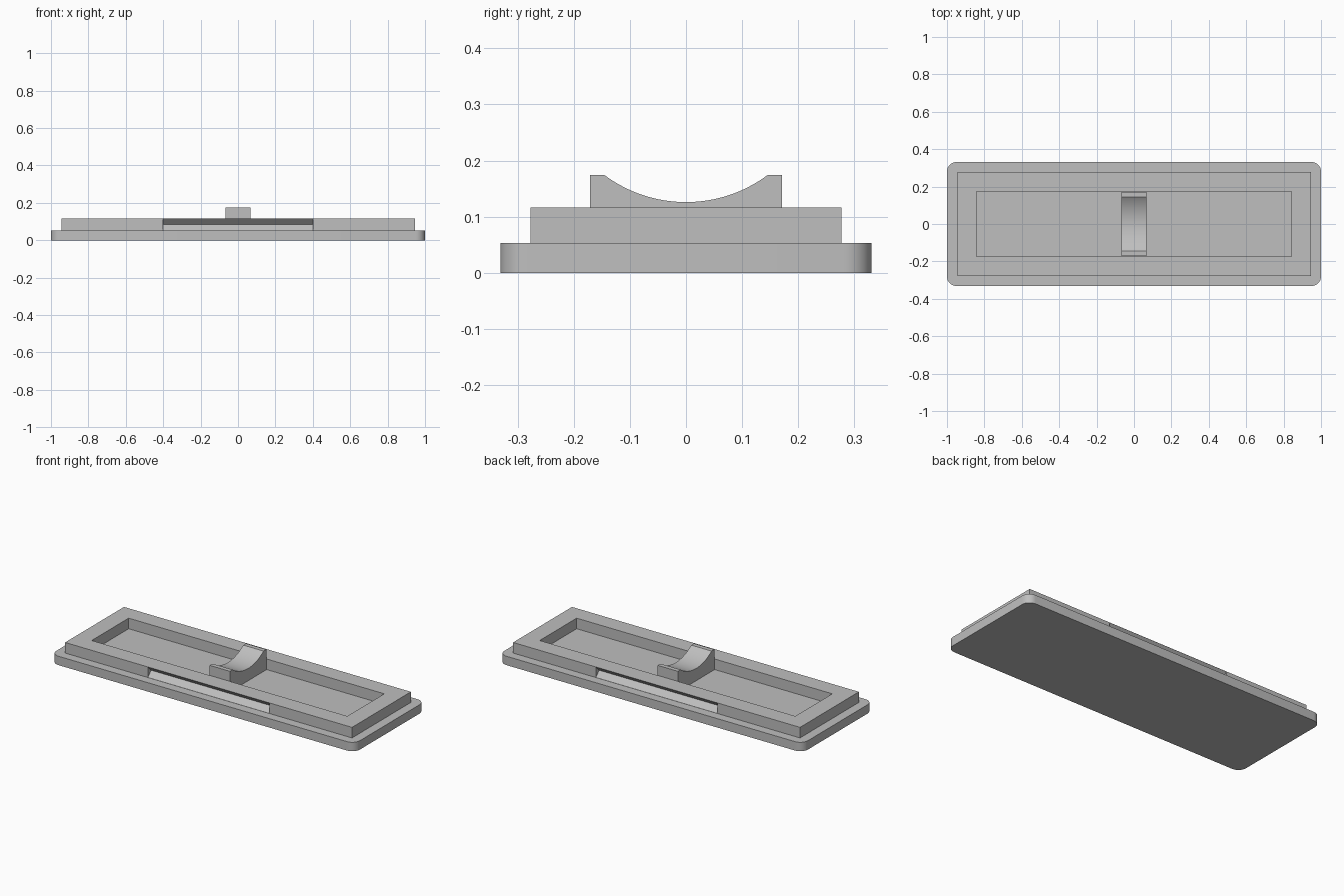
import bpy
import bmesh
import math

cube = bpy.data.objects.get("Cube")
if cube:
    bpy.data.objects.remove(cube, do_unlink=True)

grey = bpy.data.materials.new("light grey plastic")
grey.use_nodes = True
GREY = (0.52, 0.52, 0.52, 1)
grey.diffuse_color = GREY
grey.node_tree.nodes["Principled BSDF"].inputs["Base Color"].default_value = GREY

BASE_TOP, FRAME_TOP, CRADLE_TOP = 0.053, 0.116, 0.174


def prism(name, outline, axis, low, high):
    """Extrude a closed 2D outline along z (outline in x, y) or x (outline in y, z)."""
    bm = bmesh.new()
    place = (lambda a, b: (a, b, low)) if axis == "z" else (lambda a, b: (low, a, b))
    face = bm.faces.new([bm.verts.new(place(a, b)) for a, b in outline])
    new = bmesh.ops.extrude_face_region(bm, geom=[face])["geom"]
    offset = (0, 0, high - low) if axis == "z" else (high - low, 0, 0)
    bmesh.ops.translate(bm, vec=offset, verts=[v for v in new if isinstance(v, bmesh.types.BMVert)])
    bmesh.ops.recalc_face_normals(bm, faces=bm.faces)
    mesh = bpy.data.meshes.new(name)
    bm.to_mesh(mesh)
    bm.free()
    mesh.materials.append(grey)
    obj = bpy.data.objects.new(name, mesh)
    bpy.context.collection.objects.link(obj)
    return obj


def rectangle(x, y):
    return [(-x, -y), (x, -y), (x, y), (-x, y)]


def rounded_rectangle(x, y, r, steps=8):
    points = []
    for quarter, (sx, sy) in enumerate([(1, 1), (-1, 1), (-1, -1), (1, -1)]):
        for i in range(steps + 1):
            a = (quarter + i / steps) * math.pi / 2
            points.append((sx * (x - r) + r * math.cos(a), sy * (y - r) + r * math.sin(a)))
    return points


def smooth(obj):
    bpy.ops.object.select_all(action="DESELECT")
    obj.select_set(True)
    bpy.context.view_layer.objects.active = obj
    bpy.ops.object.shade_smooth_by_angle(angle=math.radians(30))


def cut(obj, cutter):
    cutter.hide_render = True
    cutter.hide_set(True)
    mod = obj.modifiers.new(cutter.name, "BOOLEAN")
    mod.operation = "DIFFERENCE"
    mod.solver = "EXACT"
    mod.object = cutter


# Base plate with rounded corners
smooth(prism("base_plate", rounded_rectangle(1, 0.331, 0.05), "z", 0, BASE_TOP))

# Raised frame around an open pocket
FRAME_Y = 0.277
frame = prism("raised_frame", rectangle(0.945, FRAME_Y), "z", BASE_TOP, FRAME_TOP)
cut(frame, prism("pocket_cutter", rectangle(0.842, 0.174), "z", 0.02, 0.2))

# V-shaped snap grooves along both long sides
mid = (BASE_TOP + FRAME_TOP) / 2
depth, reach = 0.031, 0.05
for side, name in ((-1, "front_groove_cutter"), (1, "back_groove_cutter")):
    wedge = [(side * (FRAME_Y - depth), mid),
             (side * (FRAME_Y - depth + reach), mid - reach),
             (side * (FRAME_Y - depth + reach), mid + reach)]
    cut(frame, prism(name, wedge, "x", -0.4, 0.4))

# Cradle block with a scooped top
half_y, half_scoop, scoop_bottom = 0.171, 0.145, 0.126
sag = CRADLE_TOP - scoop_bottom
radius = (half_scoop ** 2 + sag ** 2) / (2 * sag)
sweep = math.asin(half_scoop / radius)
steps = 32
scoop = []
for i in range(steps + 1):
    a = sweep * (1 - 2 * i / steps)
    scoop.append((radius * math.sin(a), scoop_bottom + radius * (1 - math.cos(a))))
outline = [(-half_y, BASE_TOP), (half_y, BASE_TOP), (half_y, CRADLE_TOP)] + scoop + [(-half_y, CRADLE_TOP)]
smooth(prism("cradle_block", outline, "x", -0.067, 0.067))
